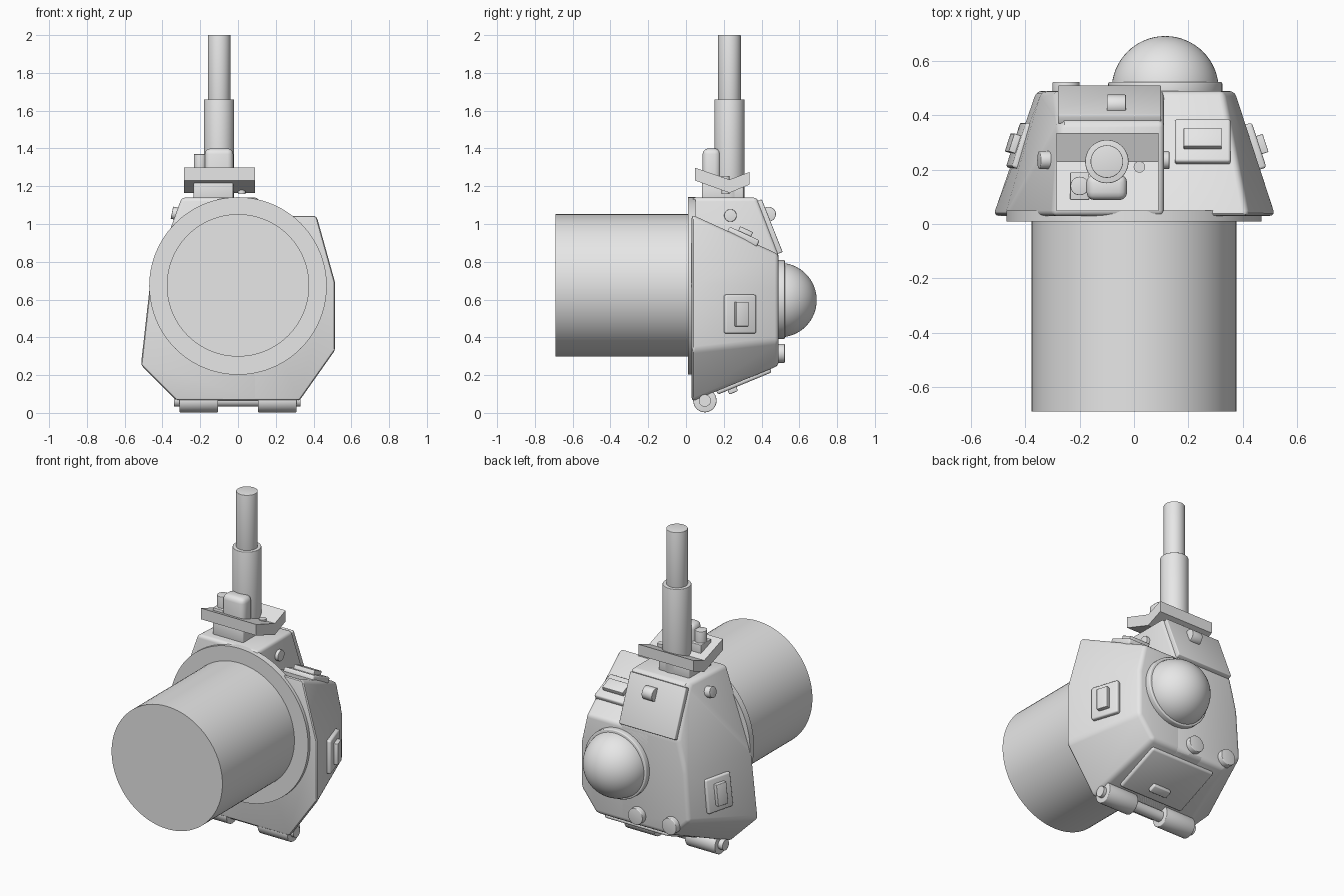
import bpy, bmesh, math
from mathutils import Vector, Matrix

if "Cube" in bpy.data.objects:
    bpy.data.objects.remove(bpy.data.objects["Cube"])

grey = bpy.data.materials.new("plain_grey")
grey.use_nodes = True
grey.diffuse_color = (0.8, 0.8, 0.8, 1)
grey.node_tree.nodes["Principled BSDF"].inputs["Base Color"].default_value = (0.8, 0.8, 0.8, 1)
parts = []


def finish(name, bm, bevel=0.0, matrix=None, sharp_from=25):
    """Round the sharp edges and turn the bmesh into an object."""
    bmesh.ops.recalc_face_normals(bm, faces=bm.faces)
    if bevel:
        edges = [e for e in bm.edges if e.calc_face_angle(0) > math.radians(sharp_from)]
        bmesh.ops.bevel(bm, geom=edges, offset=bevel, segments=3, profile=0.5,
                        affect='EDGES', clamp_overlap=True)
    if matrix:
        bm.transform(matrix)
    mesh = bpy.data.meshes.new(name)
    bm.to_mesh(mesh)
    bm.free()
    mesh.materials.append(grey)
    ob = bpy.data.objects.new(name, mesh)
    bpy.context.collection.objects.link(ob)
    parts.append(ob)
    return ob


def hull(name, points, bevel):
    bm = bmesh.new()
    for p in points:
        bm.verts.new(p)
    bmesh.ops.convex_hull(bm, input=bm.verts)
    bmesh.ops.dissolve_limit(bm, angle_limit=math.radians(3), verts=bm.verts, edges=bm.edges)
    finish(name, bm, bevel, sharp_from=12)


def frame(centre, normal, side):
    z = Vector(normal).normalized()
    x = Vector(side)
    x = (x - z * x.dot(z)).normalized()
    m = Matrix((x, z.cross(x), z)).transposed().to_4x4()
    m.translation = Vector(centre)
    return m


def slab(name, centre, size, normal=(0, 0, 1), side=(1, 0, 0), bevel=0.0):
    """Box centred on a point, its thickness running along the normal."""
    bm = bmesh.new()
    bmesh.ops.create_cube(bm, size=1)
    bmesh.ops.scale(bm, vec=size, verts=bm.verts)
    finish(name, bm, bevel, frame(centre, normal, side))


def rod(name, start, end, radius, bevel=0.0, sides=48):
    a, b = Vector(start), Vector(end)
    bm = bmesh.new()
    bmesh.ops.create_cone(bm, cap_ends=True, segments=sides, radius1=radius,
                          radius2=radius, depth=(b - a).length)
    side = (0, 0, 1) if abs((b - a).z) < 0.001 else (1, 0, 0)
    finish(name, bm, bevel, frame((a + b) / 2, b - a, side))


# Faceted housing: tall section and lower shoulder section
FRONT, BACK = 0.03, 0.49


def ring(y, outline):
    return [(x, y, z) for x, z in outline]


hull("tall_housing",
     ring(FRONT, [(-0.30, 1.14), (0.11, 1.14), (0.11, 0.06), (-0.33, 0.06),
                  (-0.52, 0.25), (-0.475, 0.65)])
     + ring(0.375, [(-0.275, 1.14), (0.11, 1.14)])
     + ring(BACK, [(-0.29, 0.84), (0.11, 0.84), (0.11, 0.25), (-0.25, 0.25),
                   (-0.36, 0.36), (-0.34, 0.65)]), 0.02)
hull("shoulder_housing",
     ring(FRONT, [(-0.1, 1.05), (0.42, 1.05), (0.52, 0.69), (0.52, 0.33),
                  (0.33, 0.06), (-0.1, 0.06)])
     + ring(BACK, [(-0.1, 0.84), (0.33, 0.84), (0.37, 0.66), (0.37, 0.38),
                   (0.27, 0.25), (-0.1, 0.25)]), 0.02)

# Front drum and its flange
rod("front_drum", (0, -0.69, 0.675), (0, 0.05, 0.675), 0.377, sides=96)
rod("drum_flange", (0, 0.01, 0.672), (0, 0.05, 0.672), 0.47, sides=96)

# Rear dome, its collar and the two buttons below
rod("dome_collar", (0.115, 0.47, 0.6), (0.115, 0.523, 0.6), 0.21, 0.006, 64)
bm = bmesh.new()
bmesh.ops.create_uvsphere(bm, u_segments=64, v_segments=32, radius=0.197)
finish("rear_dome", bm, matrix=Matrix.Translation((0.115, 0.495, 0.597)))
for label, x in (("inner", -0.02), ("outer", -0.25)):
    rod(label + "_rear_button", (x, 0.46, 0.315), (x, 0.523, 0.315), 0.05, 0.004)

# Sloped rear cover with its knob, and the round side knobs
slab("rear_cover", (-0.09, 0.44, 0.985), (0.38, 0.30, 0.035), (0, 0.93, 0.37), bevel=0.005)
rod("cover_knob", (-0.1, 0.437, 1.052), (-0.03, 0.437, 1.052), 0.039, 0.003)
rod("left_knob", (0.08, 0.235, 1.045), (0.13, 0.235, 1.045), 0.033, 0.003)
rod("right_knob", (-0.28, 0.235, 1.045), (-0.35, 0.235, 1.06), 0.033, 0.003)

# Raised panels with a small block, on both sides and on the shoulder
for label, centre, normal, side, w, h in (
        ("left", (0.437, 0.283, 0.523), (1, 0.326, 0), (0, 1, 0), 0.174, 0.205),
        ("right", (-0.411, 0.285, 0.48), (-1, 0.326, 0.112), (0, 1, 0), 0.174, 0.205),
        ("shoulder", (0.253, 0.30, 0.927), (0, 0.415, 0.91), (1, 0, 0), 0.205, 0.175)):
    n = Vector(normal).normalized()
    c = Vector(centre)
    slab(label + "_panel", c + n * 0.005, (w, h, 0.04), normal, side, 0.01)
    slab(label + "_panel_block", c + n * 0.03,
         (w * 0.4 if label != "shoulder" else 0.14, 0.13 if label != "shoulder" else 0.075, 0.04),
         normal, side, 0.003)

# Bottom hatch with latch, and the hinge rolls
under = (0, 0.382, -0.924)
slab("bottom_hatch", (0.02, 0.305, 0.172), (0.44, 0.31, 0.035), under, bevel=0.012)
slab("hatch_latch", (0.02, 0.245, 0.125), (0.12, 0.05, 0.04), under, bevel=0.006)
rod("hinge_bar", (-0.34, 0.1, 0.065), (0.33, 0.1, 0.065), 0.032)
for label, s in (("left", 1), ("right", -1)):
    rod(label + "_hinge_roll", (s * 0.105, 0.1, 0.065), (s * 0.31, 0.1, 0.065), 0.062, 0.004)

# Mast foot, bent bracket plate and fittings
slab("mast_foot", (-0.13, 0.195, 1.175), (0.21, 0.22, 0.09), bevel=0.008)
profile = [(0.048, 1.298), (0.23, 1.235), (0.335, 1.275),
           (0.335, 1.208), (0.23, 1.165), (0.048, 1.23)]
bm = bmesh.new()
face = bm.faces.new([bm.verts.new((-0.285, y, z)) for y, z in profile])
out = bmesh.ops.extrude_face_region(bm, geom=[face])
bmesh.ops.translate(bm, vec=(0.375, 0, 0),
                    verts=[v for v in out["geom"] if isinstance(v, bmesh.types.BMVert)])
finish("bent_bracket", bm)
slab("mast_block", (-0.1, 0.135, 1.27), (0.15, 0.095, 0.26), bevel=0.03)
slab("switch_base", (-0.2, 0.14, 1.265), (0.07, 0.10, 0.07), bevel=0.003)
rod("switch_post", (-0.2, 0.14, 1.25), (-0.2, 0.14, 1.37), 0.034, 0.003)
rod("bracket_pin", (0.02, 0.21, 1.16), (0.02, 0.21, 1.255), 0.021)

# Telescopic mast
rod("lower_mast", (-0.1, 0.23, 1.12), (-0.1, 0.23, 1.66), 0.08, 0.003)
rod("upper_mast", (-0.1, 0.23, 1.6), (-0.1, 0.23, 2.0), 0.06, 0.002)

# Smooth shading with crisp edges
bpy.ops.object.select_all(action='DESELECT')
for ob in parts:
    ob.select_set(True)
bpy.context.view_layer.objects.active = parts[0]
bpy.ops.object.shade_smooth_by_angle(angle=math.radians(32))
